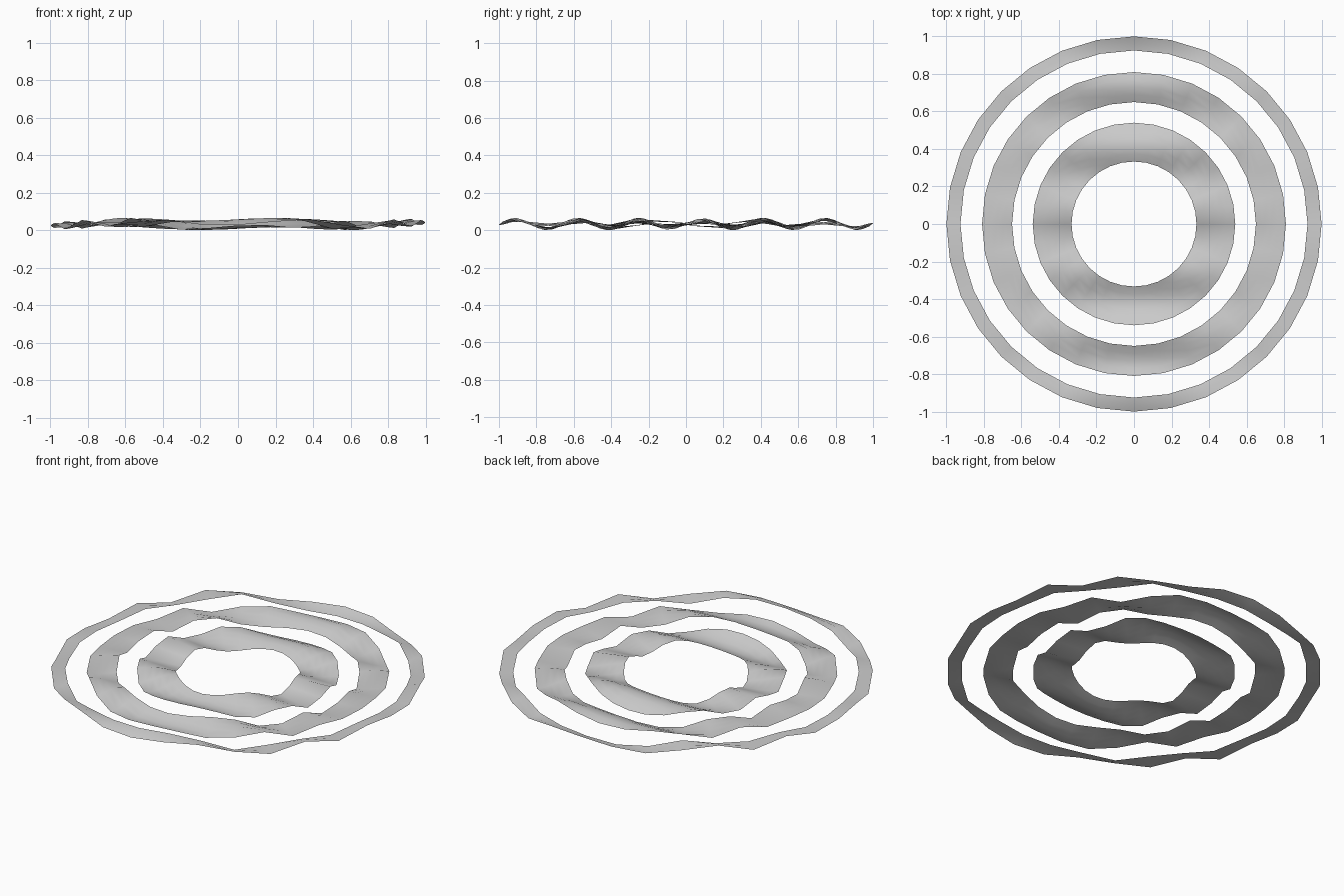
import bpy, bmesh, math

if "Cube" in bpy.data.objects:
    bpy.data.objects.remove(bpy.data.objects["Cube"])

SEGMENTS = 32

grey = bpy.data.materials.new("light_grey")
grey.diffuse_color = (0.6, 0.6, 0.6, 1.0)
grey.use_nodes = True
grey.node_tree.nodes["Principled BSDF"].inputs["Base Color"].default_value = grey.diffuse_color


def ripple(x, y):
    # strong wave along y, gentle wave along x
    return (0.033 + 0.025 * math.sin(2 * math.pi * y / 0.33)
            + 0.008 * math.sin(2 * math.pi * x / 0.8))


def rippled_ring(name, inner, outer, steps):
    bm = bmesh.new()
    loops = []
    for i in range(steps + 1):
        r = inner + (outer - inner) * i / steps
        loop = []
        for k in range(SEGMENTS):
            a = 2 * math.pi * k / SEGMENTS
            x, y = r * math.cos(a), r * math.sin(a)
            loop.append(bm.verts.new((x, y, max(0.0, ripple(x, y)))))
        loops.append(loop)
    # quads between neighbouring loops, facing up
    for a, b in zip(loops, loops[1:]):
        for k in range(SEGMENTS):
            n = (k + 1) % SEGMENTS
            bm.faces.new((a[k], b[k], b[n], a[n])).smooth = True
    mesh = bpy.data.meshes.new(name)
    bm.to_mesh(mesh)
    bm.free()
    mesh.materials.append(grey)
    obj = bpy.data.objects.new(name, mesh)
    bpy.context.collection.objects.link(obj)
    return obj


# three concentric water ripples
rippled_ring("inner_ripple", 0.333, 0.54, 5)
rippled_ring("middle_ripple", 0.65, 0.81, 4)
rippled_ring("outer_ripple", 0.925, 1.0, 2)
